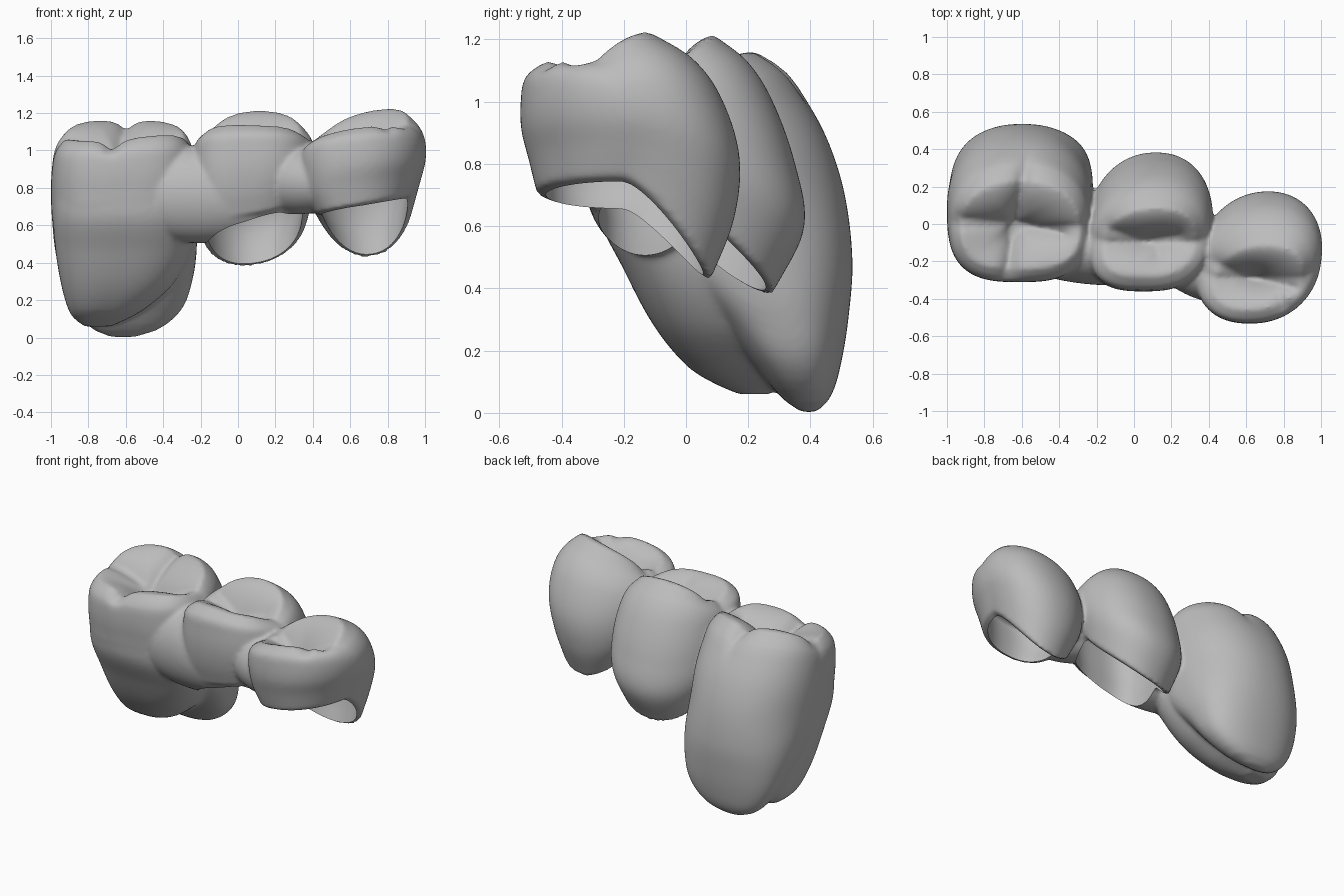
import bpy, bmesh, math
from mathutils import Matrix, Vector

if "Cube" in bpy.data.objects:
    bpy.data.objects.remove(bpy.data.objects["Cube"])

SIDES = 96

# Each body: rings are (t, x0, x1, y0, y1), t running from the rim (0) to the crest (1);
# rim and crest give heights around the outline from its cosine and sine;
# lean shifts the back of the outline towards +x and the front towards -x
MOLAR = dict(
    rings=[(0, -.68, -.55, .37, .42), (.04, -.78, -.42, .31, .465), (.14, -.87, -.30, .22, .50),
           (.28, -.935, -.245, .09, .525), (.42, -.975, -.222, -.08, .535), (.6, -.995, -.22, -.27, .51),
           (.75, -1, -.22, -.305, .455), (.88, -.99, -.235, -.31, .375), (.95, -.97, -.25, -.295, .315),
           (1, -.925, -.29, -.24, .23)],
    rim=lambda c, s: .003,
    crest=lambda c, s: 1.07 + .10 * max(s, 0) ** .6 + .03 * c * max(-s, 0),
    front=2.9, back=2.2, lean=0, base=.97,
    cusps=[(-.80, .13, .03, .14), (-.39, .14, .03, .14)],
    grooves=[(-.94, .03, -.64, .01, .05), (-.64, .01, -.38, -.05, .06),
             (-.64, .01, -.57, .36, .07), (-.64, .01, -.68, -.28, .08)])
SADDLE = dict(
    rings=[(0, -.82, -.68, .17, .27), (.05, -.88, -.58, .07, .32), (.11, -.91, -.49, -.005, .34),
           (.25, -.945, -.35, -.105, .35), (.45, -.975, -.25, -.2, .34), (.67, -.99, -.22, -.29, .3),
           (1, -.98, -.25, -.29, .25)],
    rim=lambda c, s: .06, crest=lambda c, s: .95, front=2.6, back=3, lean=0, grooves=[])
PREMOLAR_MID = dict(
    rings=[(0, -.2, .37, -.31, .28), (.25, -.24, .405, -.345, .38), (.5, -.25, .42, -.36, .35),
           (.75, -.24, .41, -.355, .275), (.9, -.22, .385, -.34, .195), (1, -.16, .33, -.28, .09)],
    rim=lambda c, s: .66 + .07 * c - .27 * max(s, 0) ** .8,
    crest=lambda c, s: 1.08 + .135 * max(s, 0) ** .8 + .06 * max(-s, 0) ** .8,
    front=2.8, back=2.15, lean=.035, base=1.02,
    cusps=[(.08, .05, .03, .12), (-.04, -.22, .02, .1), (.18, -.22, .02, .1)],
    grooves=[(-.12, -.03, .04, -.08, .05), (.04, -.08, .24, -.06, .05), (.12, -.07, .13, -.18, .03)])
PREMOLAR_END = dict(
    rings=[(0, .42, .93, -.48, .08), (.25, .355, .97, -.505, .155), (.5, .335, 1, -.53, .172),
           (.75, .335, .995, -.53, .11), (.9, .365, .96, -.515, .02), (1, .43, .90, -.46, -.11)],
    rim=lambda c, s: .71 + .05 * c - .28 * max(s, 0) ** 1.3,
    crest=lambda c, s: 1.10 + .045 * c + .115 * max(s, 0) ** .8 + .02 * max(-s, 0),
    front=2.25, back=2.1, lean=.05, base=1.0,
    cusps=[(.72, -.17, .03, .12), (.56, -.4, .02, .1)],
    grooves=[(.42, -.2, .6, -.28, .05), (.6, -.28, .85, -.34, .06), (.77, -.34, .8, -.45, .04)])


def ring_at(rings, t):
    """Smoothly interpolate ring extents at height t."""
    i = max(j for j in range(len(rings) - 1) if rings[j][0] <= max(t, 0))
    a, b = rings[i], rings[i + 1]
    p, q = rings[max(i - 1, 0)], rings[min(i + 2, len(rings) - 1)]
    u = min(max((t - a[0]) / (b[0] - a[0]), 0), 1)
    out = []
    for k in range(1, 5):
        m0 = (b[k] - p[k]) / (b[0] - p[0]) * (b[0] - a[0])
        m1 = (q[k] - a[k]) / (q[0] - a[0]) * (b[0] - a[0])
        out.append((2*u**3 - 3*u**2 + 1) * a[k] + (u**3 - 2*u**2 + u) * m0
                   + (3*u**2 - 2*u**3) * b[k] + (u**3 - u**2) * m1)
    return out


def fissure(body, x, y):
    """Depth of the fissures at a point."""
    cut = 0
    for ax, ay, bx, by, depth in body["grooves"]:
        a, d = Vector((ax, ay)), Vector((bx - ax, by - ay))
        u = min(max((Vector((x, y)) - a).dot(d) / d.length_squared, 0), 1)
        dist = (Vector((x, y)) - a - d * u).length
        cut = max(cut, depth * math.exp(-dist / .045))
    return cut


def outline(body, t, inset=0.0):
    """Rounded-square ring at height t, notched by fissures near the crest."""
    x0, x1, y0, y1 = ring_at(body["rings"], t)
    pts = []
    for i in range(SIDES):
        a = 2 * math.pi * i / SIDES
        c, s = math.cos(a), math.sin(a)
        e = 2 / (body["back"] if s > 0 else body["front"])
        x = (x0 + x1) / 2 + ((x1 - x0) / 2 - inset) * math.copysign(abs(c) ** e, c) + body["lean"] * s
        y = (y0 + y1) / 2 + ((y1 - y0) / 2 - inset) * math.copysign(abs(s) ** e, s)
        rim, crest = body["rim"](c, s), body["crest"](c, s)
        notch = fissure(body, x, y) * max(t, 0) ** 8
        pts.append(Vector((x, y, rim + (crest - rim) * t - notch)))
    return pts


def skin(bm, loops):
    """Bridge a stack of equal loops and close both ends."""
    rows = [[bm.verts.new(p) for p in loop] for loop in loops]
    for lo, hi in zip(rows, rows[1:]):
        for i in range(SIDES):
            j = (i + 1) % SIDES
            bm.faces.new((lo[i], lo[j], hi[j], hi[i]))
    for row, flip in ((rows[0], True), (rows[-1], False)):
        mid = bm.verts.new(sum((v.co for v in row), Vector()) / SIDES)
        for i in range(SIDES):
            tri = (row[i], row[(i + 1) % SIDES], mid)
            bm.faces.new(tri[::-1] if flip else tri)


def walls(body):
    return [outline(body, k / 32) for k in range(33)]


def add_tooth(bm, tooth):
    """Walls up to the crest, then a chewing surface dipping to the middle."""
    loops = walls(tooth)
    edge = loops[-1]
    mid = sum(edge, Vector()) / SIDES
    for k in range(1, 32):
        s = 1 - k / 32
        keep = 1 - (1 - s) ** 1.7
        loop = []
        for p in edge:
            q = mid.lerp(p, s)
            z = tooth["base"]
            for cx, cy, h, w in tooth["cusps"]:
                z += h * math.exp(-((q.x - cx) ** 2 + (q.y - cy) ** 2) / w ** 2)
            top = p.z + fissure(tooth, p.x, p.y)
            q.z = top * keep + z * (1 - keep) - fissure(tooth, q.x, q.y)
            loop.append(q)
        loops.append(loop)
    skin(bm, loops)


def add_connector(bm, centre, radii, turn):
    m = (Matrix.Translation(centre) @ Matrix.Rotation(math.radians(turn), 4, 'Z')
         @ Matrix.Diagonal((*radii, 1)))
    bmesh.ops.create_uvsphere(bm, u_segments=64, v_segments=48, radius=1, matrix=m)


def make_object(name, bm):
    mesh = bpy.data.meshes.new(name)
    bm.to_mesh(mesh)
    bm.free()
    ob = bpy.data.objects.new(name, mesh)
    bpy.context.collection.objects.link(ob)
    return ob


# Solid bridge: three teeth, the saddle under the molar and two connectors
bm = bmesh.new()
for tooth in (MOLAR, PREMOLAR_MID, PREMOLAR_END):
    add_tooth(bm, tooth)
skin(bm, walls(SADDLE))
add_connector(bm, (-.2, -.13, .765), (.53, .195, .26), -4)
add_connector(bm, (.33, -.2, .84), (.32, .18, .18), -30)
bridge = make_object("dental_bridge", bm)

fuse = bridge.modifiers.new("fuse", 'REMESH')
fuse.mode = 'VOXEL'
fuse.voxel_size = .012
soften = bridge.modifiers.new("soften", 'SMOOTH')
soften.iterations = 10

# Hollow undersides of the two crowns
cutters = []
for name, tooth in (("middle_cavity", PREMOLAR_MID), ("end_cavity", PREMOLAR_END)):
    bm = bmesh.new()
    loops = [outline(tooth, t, .03 + .09 * max(t, 0)) for t in (-.2, 0, .1, .2, .3, .4, .47)]
    edge = loops[-1]
    mid = sum(edge, Vector()) / SIDES
    for k in range(1, 9):
        a = k * math.pi / 18
        loops.append([mid.lerp(p, math.cos(a)) + Vector((0, 0, .05 * math.sin(a))) for p in edge])
    skin(bm, loops)
    cutter = make_object(name, bm)
    cutter.hide_render = True
    cutters.append(cutter)
    hollow = bridge.modifiers.new("hollow", 'BOOLEAN')
    hollow.operation = 'DIFFERENCE'
    hollow.solver = 'EXACT'
    hollow.object = cutter

bpy.context.view_layer.objects.active = bridge
bridge.select_set(True)
for mod in list(bridge.modifiers):
    bpy.ops.object.modifier_apply(modifier=mod.name)
for cutter in cutters:
    bpy.data.objects.remove(cutter)

# One plain ceramic grey
mat = bpy.data.materials.new("ceramic_grey")
mat.use_nodes = True
colour = (.5, .5, .5, 1)
mat.diffuse_color = colour
mat.node_tree.nodes["Principled BSDF"].inputs["Base Color"].default_value = colour
bridge.data.materials.clear()
bridge.data.materials.append(mat)
bpy.ops.object.shade_smooth_by_angle(angle=math.radians(50))
